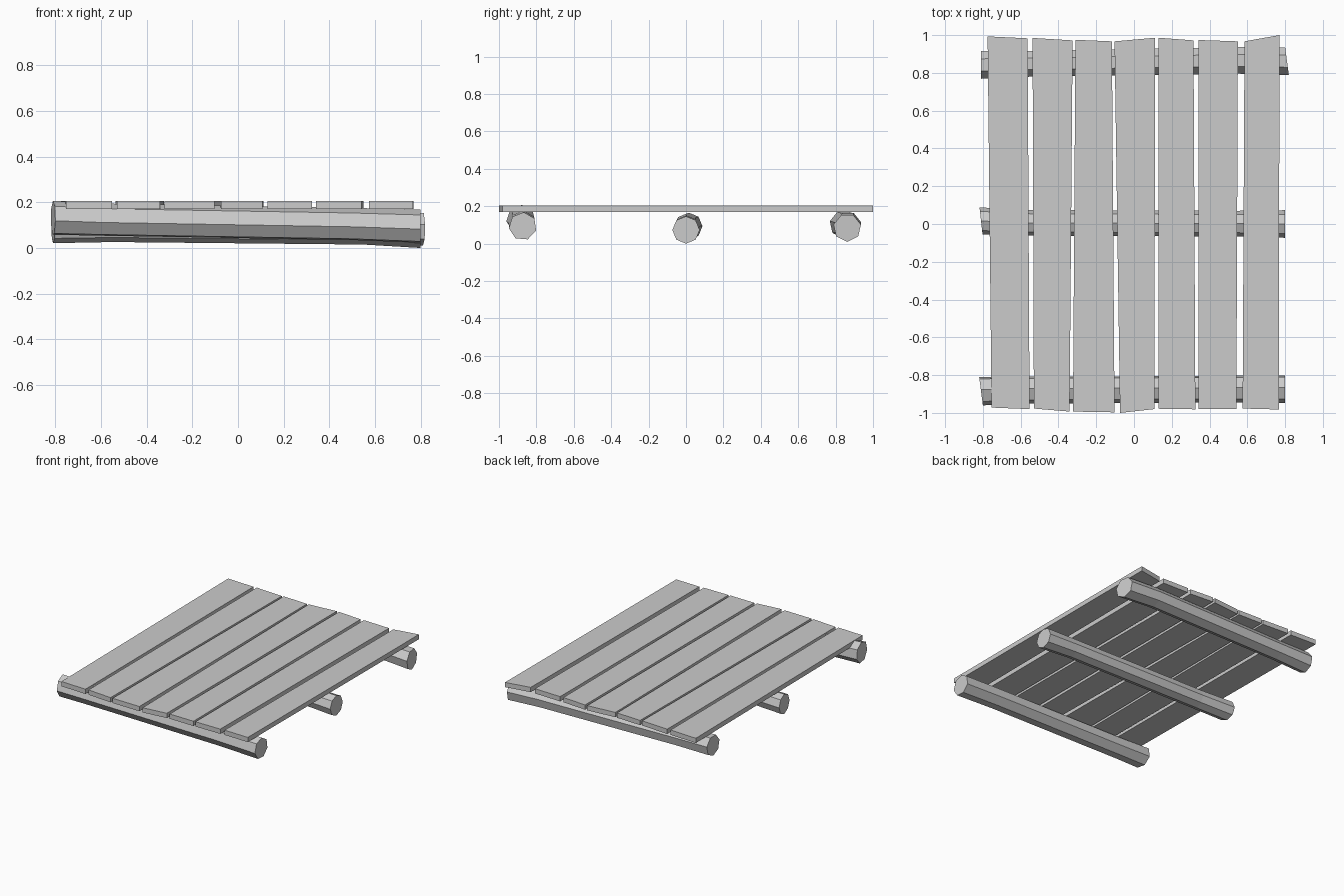
import bpy
from math import sin, cos, radians

if "Cube" in bpy.data.objects:
    bpy.data.objects.remove(bpy.data.objects["Cube"])


def add_mesh(name, verts, faces):
    mesh = bpy.data.meshes.new(name)
    mesh.from_pydata(verts, [], faces)
    mesh.update()
    obj = bpy.data.objects.new(name, mesh)
    bpy.context.collection.objects.link(obj)
    return obj


def log(name, sides, phase, stations, tilt_start=0, tilt_end=0):
    """Crooked faceted log; stations are (x, y, z, radius) from left to right."""
    verts, faces = [], []
    last = len(stations) - 1
    for k, (x, y, z, r) in enumerate(stations):
        tilt = tilt_start if k == 0 else tilt_end if k == last else 0
        for i in range(sides):
            a = radians(phase + 360 * i / sides)
            verts.append((x + tilt * cos(a), y + r * cos(a), z + r * sin(a)))
    for k in range(last):
        for i in range(sides):
            j = (i + 1) % sides
            a, b = k * sides, (k + 1) * sides
            faces.append((a + i, a + j, b + j, b + i)[::-1])
    faces.append(tuple(range(sides))[::-1])
    faces.append(tuple(last * sides + i for i in range(sides)))
    return add_mesh(name, verts, faces)


def plank(name, back_x, back_y, front_x, front_y, z0=0.17, z1=0.205):
    """Board with slightly skewed ends; each pair is (left, right)."""
    outline = [(front_x[0], front_y[0]), (front_x[1], front_y[1]),
               (back_x[1], back_y[1]), (back_x[0], back_y[0])]
    verts = [(x, y, z) for z in (z0, z1) for x, y in outline]
    faces = [(3, 2, 1, 0), (4, 5, 6, 7)]
    faces += [(i, (i + 1) % 4, (i + 1) % 4 + 4, i + 4) for i in range(4)]
    return add_mesh(name, verts, faces)


# Deck boards
boards = [
    ((-0.775, -0.563), (0.993, 0.983), (-0.754, -0.553), (-0.972, -0.98)),
    ((-0.537, -0.325), (0.985, 0.972), (-0.53, -0.341), (-0.977, -0.993)),
    ((-0.310, -0.117), (0.975, 0.967), (-0.323, -0.103), (-0.993, -0.997)),
    ((-0.103, 0.112), (0.967, 0.986), (-0.074, 0.108), (-1.0, -0.98)),
    ((0.130, 0.315), (0.986, 0.972), (0.130, 0.325), (-0.978, -0.981)),
    ((0.341, 0.550), (0.974, 0.967), (0.341, 0.542), (-0.98, -0.98)),
    ((0.585, 0.770), (0.967, 1.0), (0.575, 0.767), (-0.977, -0.982)),
]
for n, b in enumerate(boards, 1):
    plank(f"deck_plank_{n}", *b)

# Supporting logs
log("front_log", 7, 188,
    [(-0.81, -0.884, 0.13, 0.077), (-0.6, -0.878, 0.122, 0.073),
     (0.5, -0.873, 0.103, 0.073), (0.8, -0.873, 0.093, 0.075)], tilt_start=-0.01)
log("middle_log", 8, 90,
    [(-0.81, 0.016, 0.093, 0.072), (-0.55, 0.006, 0.094, 0.068),
     (0.55, 0.002, 0.083, 0.068), (0.8, 0.0, 0.073, 0.073)], tilt_start=-0.008)
log("back_log", 7, 270,
    [(-0.81, 0.842, 0.103, 0.075), (-0.55, 0.848, 0.103, 0.07),
     (0.55, 0.866, 0.098, 0.072), (0.81, 0.862, 0.085, 0.075)], tilt_end=-0.01)
